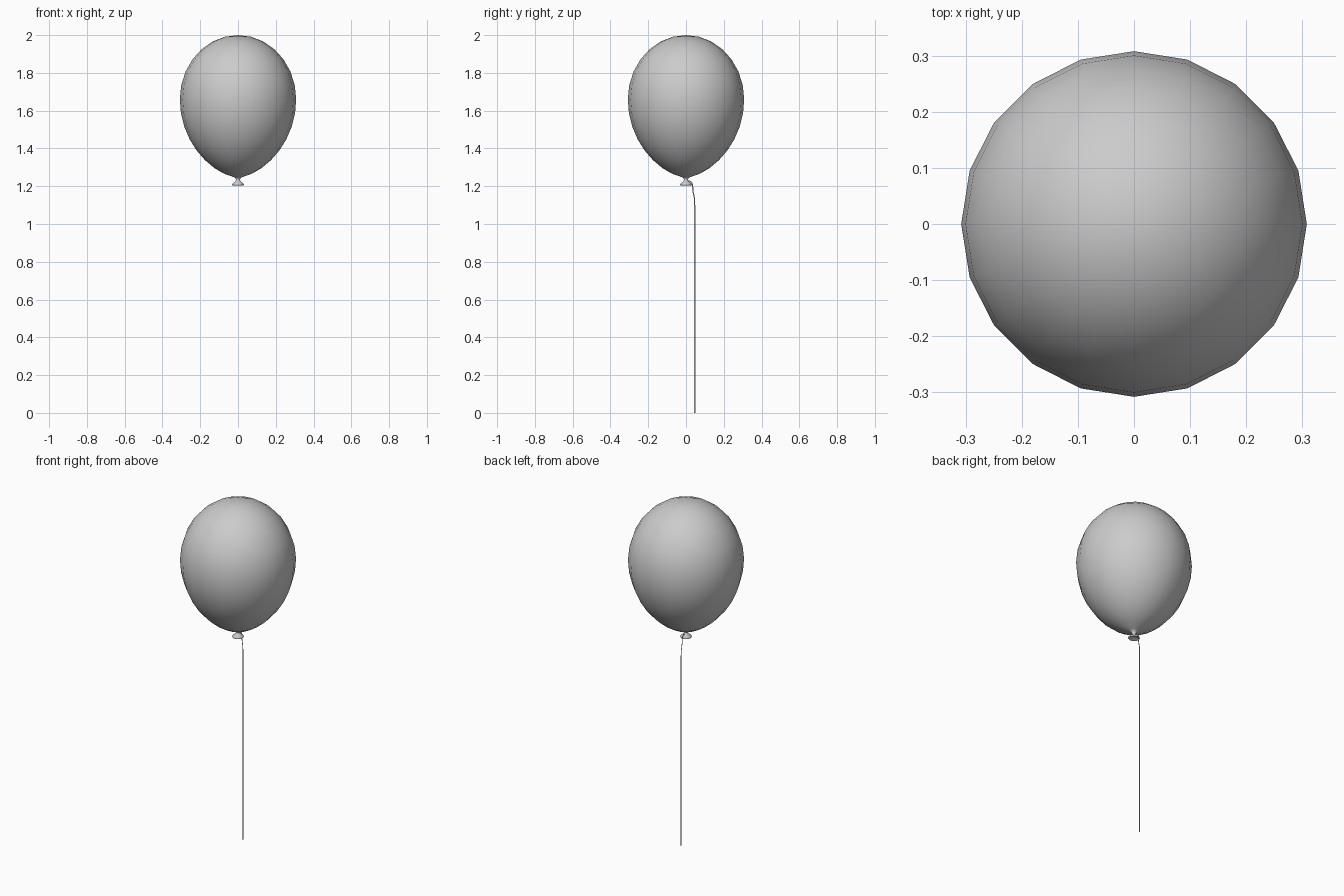
import bpy, bmesh, math

if "Cube" in bpy.data.objects:
    bpy.data.objects.remove(bpy.data.objects["Cube"])

SIDES = 20


def make_object(name, bm):
    mesh = bpy.data.meshes.new(name)
    bm.to_mesh(mesh)
    bm.free()
    obj = bpy.data.objects.new(name, mesh)
    bpy.context.collection.objects.link(obj)
    return obj


def lathe(name, profile, angle):
    """Revolve (radius, z) points around z; radius 0 makes a pole."""
    bm = bmesh.new()
    rings = []
    for r, z in profile:
        if r == 0:
            rings.append([bm.verts.new((0, 0, z))] * SIDES)
        else:
            rings.append([bm.verts.new((r * math.cos(2 * math.pi * i / SIDES),
                                        r * math.sin(2 * math.pi * i / SIDES), z))
                          for i in range(SIDES)])
    for a, b in zip(rings, rings[1:]):
        for i in range(SIDES):
            j = (i + 1) % SIDES
            bm.faces.new(list(dict.fromkeys((a[i], b[i], b[j], a[j]))))
    bmesh.ops.recalc_face_normals(bm, faces=bm.faces)
    obj = make_object(name, bm)
    bpy.ops.object.select_all(action='DESELECT')
    obj.select_set(True)
    bpy.context.view_layer.objects.active = obj
    bpy.ops.object.shade_smooth_by_angle(angle=math.radians(angle))
    return obj


# Inflated body: round dome above, tapering egg shape below, pinched neck and flared lip
R, MID = 0.308, 1.66
body = [(0, 2.0)]
for k in range(1, 8):
    t = math.radians(90 - 90 * k / 7)
    body.append((R * math.cos(t), MID + 0.34 * math.sin(t)))
for k in range(1, 9):
    t = math.radians(82 * k / 8)
    body.append((R * math.cos(t) ** 1.22, MID - 0.414 * math.sin(t)))
lip = [(0.013, 1.243), (0.011, 1.232), (0.015, 1.224), (0.03, 1.213),
       (0.031, 1.208), (0.028, 1.205), (0.012, 1.212), (0, 1.214)]
lathe("balloon", body + lip, 60)

# String: flat ribbon in the side plane, tied at the neck and hanging to the floor
path = [(0.008, 1.228), (0.022, 1.226), (0.031, 1.219), (0.035, 1.205),
        (0.036, 1.18), (0.040, 1.158), (0.045, 1.135), (0.046, 1.10), (0.046, 0.0)]
HALF = 0.003
bm = bmesh.new()
pairs = []
for i, (y, z) in enumerate(path):
    y0, z0 = path[max(i - 1, 0)]
    y1, z1 = path[min(i + 1, len(path) - 1)]
    d = math.hypot(y1 - y0, z1 - z0)
    ny, nz = -(z1 - z0) / d * HALF, (y1 - y0) / d * HALF
    pairs.append((bm.verts.new((0, y + ny, z + nz)), bm.verts.new((0, y - ny, z - nz))))
for (a, b), (c, d) in zip(pairs, pairs[1:]):
    bm.faces.new((a, b, d, c))
make_object("string", bm)
